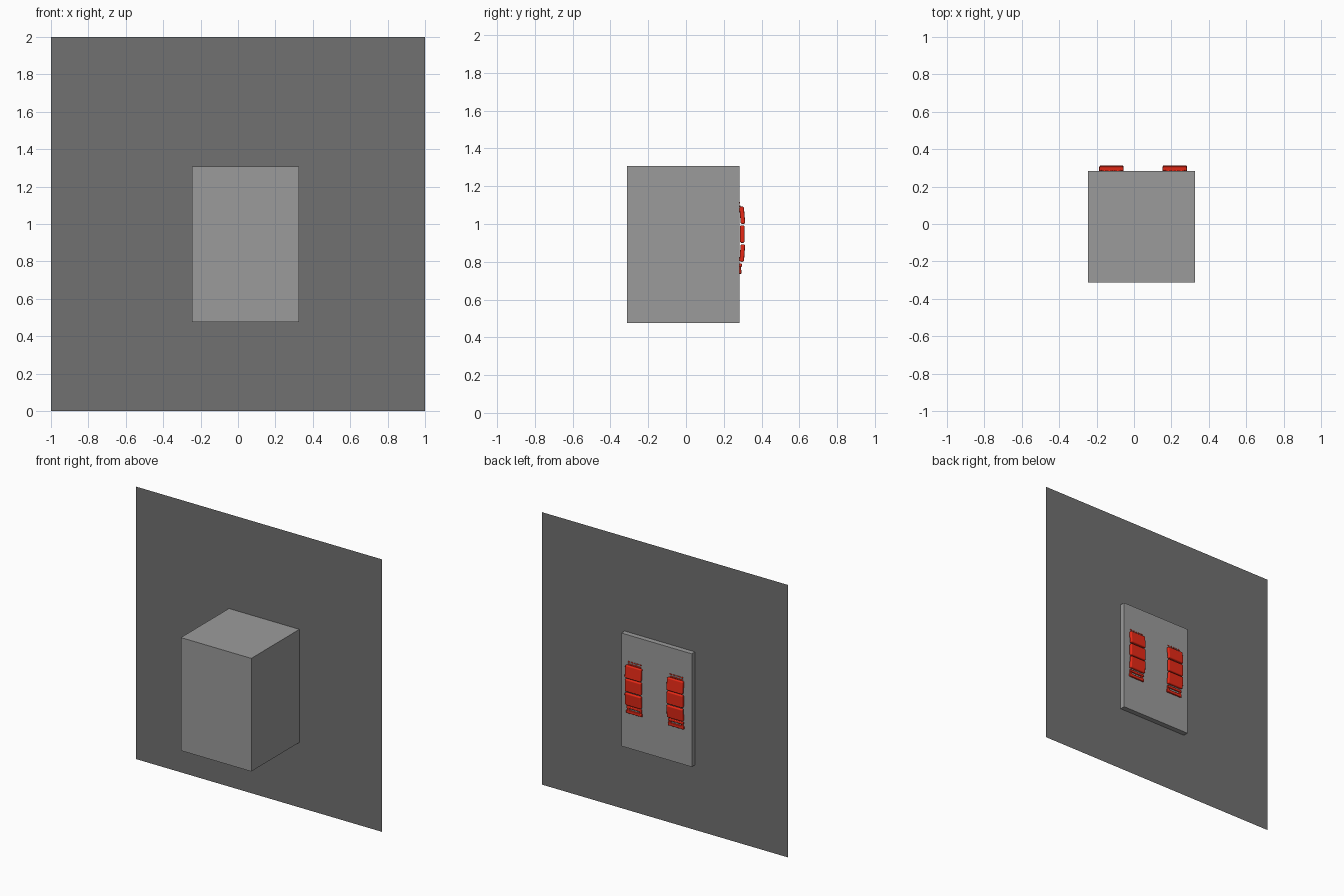
import bpy
from math import radians

cube = bpy.data.objects.get("Cube")
if cube:
    bpy.data.objects.remove(cube, do_unlink=True)


def material(name, rgb):
    mat = bpy.data.materials.new(name)
    mat.use_nodes = True
    colour = (*rgb, 1)
    mat.diffuse_color = colour
    mat.node_tree.nodes["Principled BSDF"].inputs["Base Color"].default_value = colour
    return mat


light_grey = material("light grey", (0.33, 0.33, 0.33))
dark_grey = material("dark grey", (0.165, 0.165, 0.165))
red = material("red", (0.8, 0.022, 0.008))


def box(name, centre, size, mat, bevel=0, tilt=0):
    """Box with optional rounded edges and a tilt about x."""
    bpy.ops.mesh.primitive_cube_add(size=1, location=centre)
    ob = bpy.context.object
    ob.name = name
    ob.scale = size
    bpy.ops.object.transform_apply(location=False, rotation=False, scale=True)
    ob.rotation_euler.x = radians(tilt)
    ob.data.materials.append(mat)
    if bevel:
        bpy.ops.object.shade_smooth()
        mod = ob.modifiers.new("rounding", "BEVEL")
        mod.width = bevel
        mod.segments = 3
        mod.harden_normals = True
    return ob


# Thin upright panel
bpy.ops.mesh.primitive_plane_add(size=2, location=(0, 0.245, 1), rotation=(radians(90), 0, 0))
panel = bpy.context.object
panel.name = "wall_panel"
panel.data.materials.append(dark_grey)

# Cabinet passing through the panel
box("cabinet", (0.041, -0.015, 0.892), (0.572, 0.596, 0.83), light_grey)

# Two segmented red strips on the back of the cabinet
WIDTH = 0.13
for side, x in (("right", -0.121), ("left", 0.218)):
    # Three rounded pads following a shallow arch
    for i, tilt in enumerate((5, 0, -4)):
        box(f"{side}_pad_{i + 1}", (x, 0.298, 1.046 - 0.1 * i),
            (WIDTH, 0.024, 0.092), red, 0.008, tilt)
    # Thin bar above the pads
    box(f"{side}_top_bar", (x, 0.284, 1.095), (WIDTH * 0.8, 0.01, 0.008), red, 0.003)
    # Row of small studs at the top
    for i in range(5):
        box(f"{side}_stud_{i + 1}", (x + (i - 2) * 0.023, 0.283, 1.112),
            (0.016, 0.008, 0.008), red, 0.003)
    # Two bars below the pads, joined at their ends
    box(f"{side}_lower_bar", (x, 0.289, 0.782), (WIDTH * 0.95, 0.016, 0.018), red, 0.006)
    box(f"{side}_bottom_bar", (x, 0.286, 0.748), (WIDTH, 0.014, 0.024), red, 0.005)
    for end in (-1, 1):
        box(f"{side}_bar_link", (x + end * 0.05, 0.286, 0.766),
            (0.018, 0.01, 0.02), red, 0.003)
